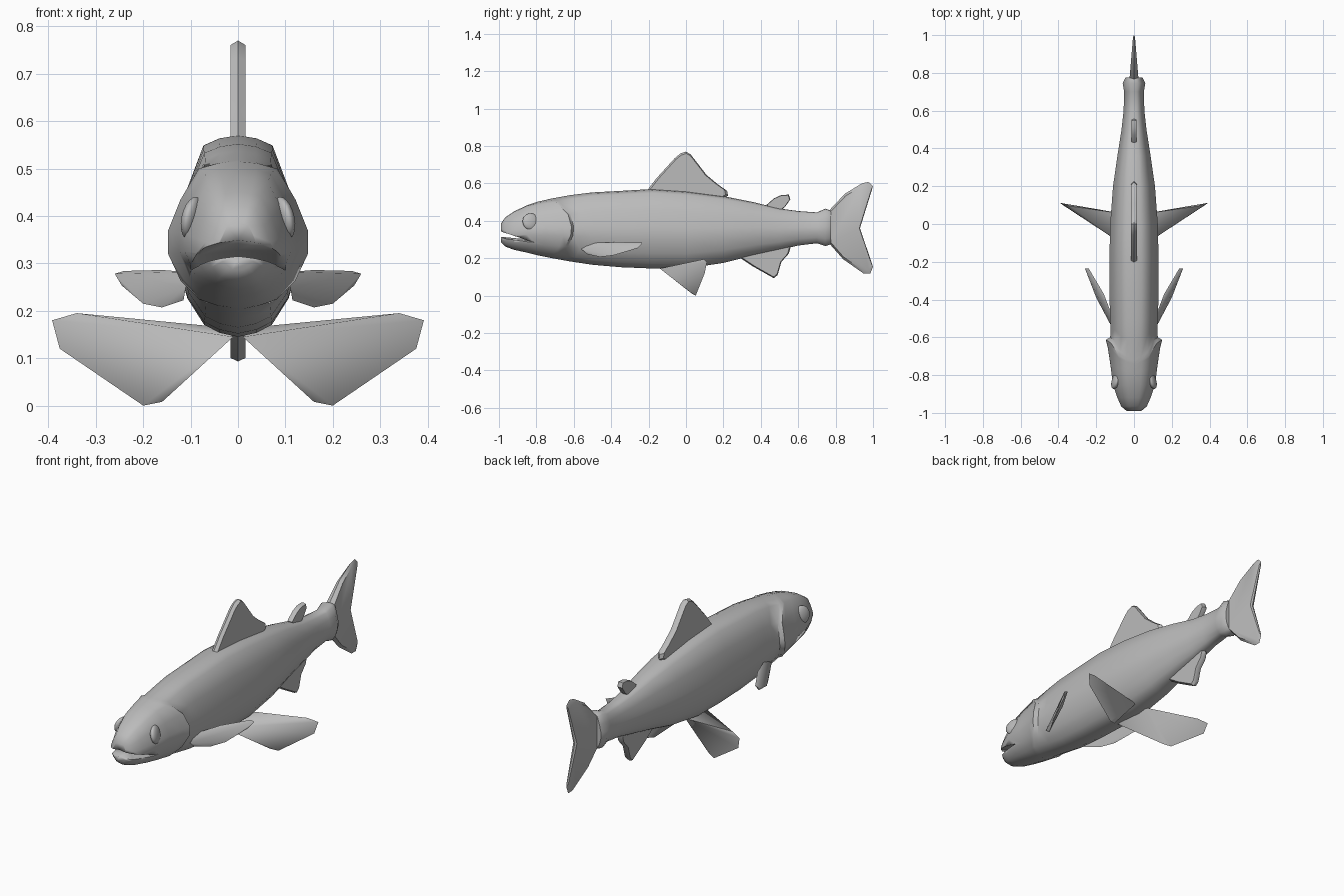
import bpy, bmesh, math
from mathutils import Vector

if "Cube" in bpy.data.objects:
    bpy.data.objects.remove(bpy.data.objects["Cube"])

skin = bpy.data.materials.new("grey_skin")
skin.diffuse_color = (0.5, 0.5, 0.5, 1)
skin.use_nodes = True
skin.node_tree.nodes["Principled BSDF"].inputs["Base Color"].default_value = skin.diffuse_color


def finish(bm, name, angle=50):
    bmesh.ops.recalc_face_normals(bm, faces=bm.faces)
    me = bpy.data.meshes.new(name)
    bm.to_mesh(me)
    bm.free()
    ob = bpy.data.objects.new(name, me)
    bpy.context.collection.objects.link(ob)
    me.materials.append(skin)
    bpy.ops.object.select_all(action='DESELECT')
    ob.select_set(True)
    bpy.context.view_layer.objects.active = ob
    bpy.ops.object.shade_smooth_by_angle(angle=math.radians(angle))
    return ob


def flat_fin(name, outline, t, taper=0.0, angle=40):
    """Upright fin in the yz plane: sharp rim, thicker inset faces."""
    bm = bmesh.new()
    cy = sum(p[0] for p in outline) / len(outline)
    cz = sum(p[1] for p in outline) / len(outline)
    y0, y1 = min(p[0] for p in outline), max(p[0] for p in outline)
    rim = [bm.verts.new((0, y, z)) for y, z in outline]
    n = len(rim)
    for s in (-1, 1):
        side = []
        for y, z in outline:
            w = t * (1 - taper * (y - y0) / (y1 - y0))
            side.append(bm.verts.new((s * w, cy + (y - cy) * .93, cz + (z - cz) * .93)))
        for i in range(n):
            j = (i + 1) % n
            bm.faces.new((rim[i], rim[j], side[j], side[i]))
        bm.faces.new(side)
    return finish(bm, name, angle)


def hull_fin(name, points, side):
    """Solid paired fin wrapped around its corner points."""
    bm = bmesh.new()
    for x, y, z in points:
        bm.verts.new((side * x, y, z))
    res = bmesh.ops.convex_hull(bm, input=bm.verts)
    loose = [v for v in bm.verts if not v.link_faces]
    bmesh.ops.delete(bm, geom=loose, context='VERTS')
    return finish(bm, name, 55)


# Body cross-section, half, from back to belly (width, height)
half = [(0, 1), (.3, .97), (.56, .9), (.82, .48), (1, .05), (1, -.25),
        (.82, -.62), (.55, -.88), (.3, -.96), (0, -1)]
section = half + [(-u, v) for u, v in reversed(half[1:-1])]

# Body stations: y, top, bottom, half width, backward bow of the sides
stations = [
    (-.99, .385, .285, .04, -.0), (-.965, .42, .262, .068, 0),
    (-.92, .45, .245, .088, 0), (-.85, .483, .23, .112, 0),
    (-.79, .503, .215, .124, .04), (-.745, .513, .206, .138, .09),
    (-.74, .515, .205, .148, .128), (-.725, .518, .202, .126, .125),
    (-.62, .537, .183, .124, .07), (-.5, .552, .165, .127, 0),
    (-.35, .56, .152, .13, 0), (-.18, .57, .145, .13, 0),
    (0, .558, .145, .126, 0), (.2, .532, .175, .111, 0),
    (.36, .5, .215, .088, 0), (.5, .466, .245, .066, 0),
    (.6, .452, .268, .055, 0), (.7, .445, .28, .052, 0),
    (.745, .465, .265, .06, 0), (.775, .455, .275, .045, 0)]
bm = bmesh.new()
rings = []
for y, top, bot, w, bow in stations:
    mid, h = (top + bot) / 2, (top - bot) / 2
    rings.append([bm.verts.new((w * u, y + bow * (1 - v * v) ** .6, mid + h * v))
                  for u, v in section])
n = len(section)
for a, b in zip(rings, rings[1:]):
    for i in range(n):
        j = (i + 1) % n
        bm.faces.new((a[i], a[j], b[j], b[i]))
bm.faces.new(rings[0])
bm.faces.new(rings[-1])
body = finish(bm, "body", 50)

# Mouth opening, cut as a wedge that droops towards the corners
bm = bmesh.new()
cols = []
for x in (-.16, -.08, 0, .08, .16):
    d = -1.6 * x * x
    cols.append([bm.verts.new((x, y, z + d)) for y, z in
                 ((-1.06, .365), (-.9, .328), (-.81, .303), (-.9, .306), (-1.06, .322))])
for a, b in zip(cols, cols[1:]):
    for i in range(5):
        j = (i + 1) % 5
        bm.faces.new((a[i], a[j], b[j], b[i]))
bm.faces.new(cols[0])
bm.faces.new(cols[-1])
cutter = finish(bm, "mouth_cutter")
cutter.hide_render = True
cutter.hide_viewport = True
cut = body.modifiers.new("mouth", 'BOOLEAN')
cut.operation = 'DIFFERENCE'
cut.solver = 'EXACT'
cut.object = cutter
# Keep the cut ahead of the edge smoothing
body.modifiers.move(len(body.modifiers) - 1, 0)

# Upright fins
flat_fin("dorsal_fin", [(-.21, .56), (-.16, .625), (-.06, .735), (-.03, .76), (0, .77),
                        (.025, .755), (.11, .645), (.17, .595), (.22, .56), (.225, .535),
                        (.18, .5), (-.18, .53)], .016)
flat_fin("adipose_fin", [(.43, .485), (.47, .52), (.51, .538), (.55, .54), (.558, .515),
                         (.53, .475), (.5, .45), (.45, .455)], .014)
flat_fin("anal_fin", [(.27, .215), (.36, .155), (.47, .093), (.49, .11), (.51, .18),
                      (.55, .225), (.56, .26), (.5, .3), (.33, .28)], .016)
flat_fin("tail_fin", [(.73, .42), (.765, .455), (.85, .545), (.94, .6), (.975, .608), (1, .585),
                      (.93, .36), (1, .155), (.985, .118), (.95, .118), (.84, .195),
                      (.765, .28), (.73, .31)], .026, .8)

# Paired fins and eyes
pelvic = [(.01, -.14, .145), (.03, .05, .165), (.34, .095, .195), (.392, .112, .18),
          (.376, .1, .12), (.2, .052, 0), (.16, .035, .008)]
pectoral = [(.11, -.56, .25), (.115, -.53, .222), (.16, -.46, .207), (.2, -.39, .215),
            (.245, -.26, .253), (.26, -.235, .278), (.24, -.235, .284),
            (.16, -.37, .286), (.11, -.5, .282)]
for s, label in ((-1, "left"), (1, "right")):
    hull_fin(label + "_pelvic_fin", pelvic, s)
    hull_fin(label + "_pectoral_fin", pectoral, s)
    bpy.ops.mesh.primitive_uv_sphere_add(segments=16, ring_count=10, radius=1,
                                         location=(s * .096, -.828, .395),
                                         rotation=(0, s * -.2, s * .3))
    eye = bpy.context.object
    eye.name = label + "_eye"
    eye.scale = (.02, .048, .046)
    eye.data.materials.append(skin)
    bpy.ops.object.shade_smooth()
